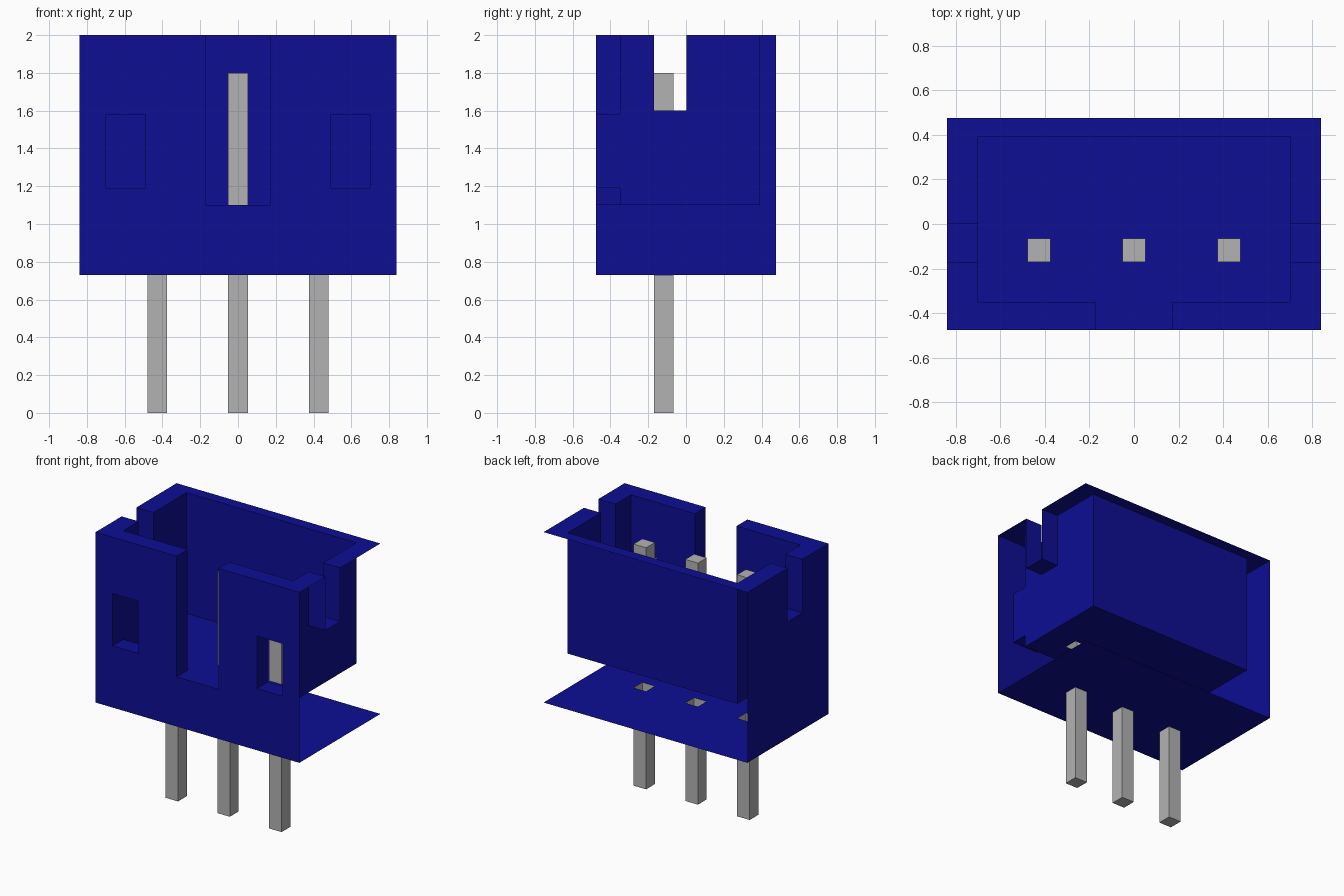
import bpy, bmesh
from mathutils import Vector

if "Cube" in bpy.data.objects:
    bpy.data.objects.remove(bpy.data.objects["Cube"])


def material(name, rgb):
    m = bpy.data.materials.new(name)
    m.use_nodes = True
    m.diffuse_color = (*rgb, 1)
    bsdf = next(n for n in m.node_tree.nodes if n.type == 'BSDF_PRINCIPLED')
    bsdf.inputs["Base Color"].default_value = (*rgb, 1)
    return m


BLUE = material("blue plastic", (0.0044, 0.0044, 0.30))
GREY = material("grey metal", (0.45, 0.45, 0.45))


def box(name, lo, hi, mat=None):
    """Axis-aligned box between two corners."""
    lo, hi = Vector(lo), Vector(hi)
    bm = bmesh.new()
    bmesh.ops.create_cube(bm, size=1)
    for v in bm.verts:
        v.co = Vector(lo[i] + (v.co[i] + 0.5) * (hi[i] - lo[i]) for i in range(3))
    mesh = bpy.data.meshes.new(name)
    bm.to_mesh(mesh)
    bm.free()
    if mat:
        mesh.materials.append(mat)
    ob = bpy.data.objects.new(name, mesh)
    bpy.context.collection.objects.link(ob)
    return ob


def drop_faces(ob, rule):
    """Delete the faces whose centre and normal satisfy the rule."""
    bm = bmesh.new()
    bm.from_mesh(ob.data)
    bm.normal_update()
    doomed = [f for f in bm.faces if rule(f.calc_center_bounds(), f.normal)]
    bmesh.ops.delete(bm, geom=doomed, context='FACES')
    bm.to_mesh(ob.data)
    bm.free()


# Main dimensions
W, D, BASE, TOP = 0.84, 0.477, 0.73, 2.0
FLOOR = 1.10
PIN_X = (-0.427, 0.0, 0.427)
PIN_Y, PIN_R = -0.118, 0.052

# Housing: solid block with the pocket, slot, notches, windows and pin holes cut out
housing = box("housing", (-W, -D, BASE), (W, D, TOP), BLUE)
cutters = [
    box("pocket_cutter", (-0.70, -0.35, FLOOR), (0.70, 0.393, 2.2)),
    box("front_slot_cutter", (-0.172, -0.7, FLOOR), (0.172, -0.2, 2.2)),
    box("side_notch_cutter", (-1.0, -0.17, 1.60), (1.0, 0.003, 2.2)),
]
for s in (-1, 1):
    x0, x1 = sorted((s * 0.49, s * 0.70))
    cutters.append(box("window_cutter", (x0, -0.7, 1.19), (x1, -0.2, 1.58)))
for x in PIN_X:
    cutters.append(box("pin_hole_cutter", (x - PIN_R, PIN_Y - PIN_R, 0.5),
                       (x + PIN_R, PIN_Y + PIN_R, 1.3)))
for c in cutters:
    c.hide_render = True
    mod = housing.modifiers.new(c.name, 'BOOLEAN')
    mod.operation, mod.solver, mod.object = 'DIFFERENCE', 'EXACT', c

# Apply the cuts and remove the cutters
bpy.context.view_layer.update()
cut = bpy.data.meshes.new_from_object(
    housing.evaluated_get(bpy.context.evaluated_depsgraph_get()))
housing.modifiers.clear()
housing.data = cut
cut.materials.clear()
cut.materials.append(BLUE)
for p in cut.polygons:
    p.material_index = 0
for c in cutters:
    bpy.data.objects.remove(c)


# The shell is open at its left and back outer sides, and between floor and base
def open_side(c, n):
    outer = (n.x > 0.9 and c.x > W - 0.01) or (n.y > 0.9 and c.y > D - 0.01)
    hole_wall = (abs(n.z) < 0.1 and BASE < c.z < FLOOR
                 and abs(c.x) < 0.6 and abs(c.y) < 0.3)
    return outer or hole_wall


drop_faces(housing, open_side)

# Pins: upper contacts and lower legs, uncapped where they meet the housing
for side, x in zip(("right", "middle", "left"), PIN_X):
    x0, x1, y0, y1 = x - PIN_R, x + PIN_R, PIN_Y - PIN_R, PIN_Y + PIN_R
    contact = box(side + "_pin_contact", (x0, y0, FLOOR), (x1, y1, 1.80), GREY)
    drop_faces(contact, lambda c, n: n.z < -0.9)
    leg = box(side + "_pin_leg", (x0, y0, 0), (x1, y1, BASE), GREY)
    drop_faces(leg, lambda c, n: n.z > 0.9)
